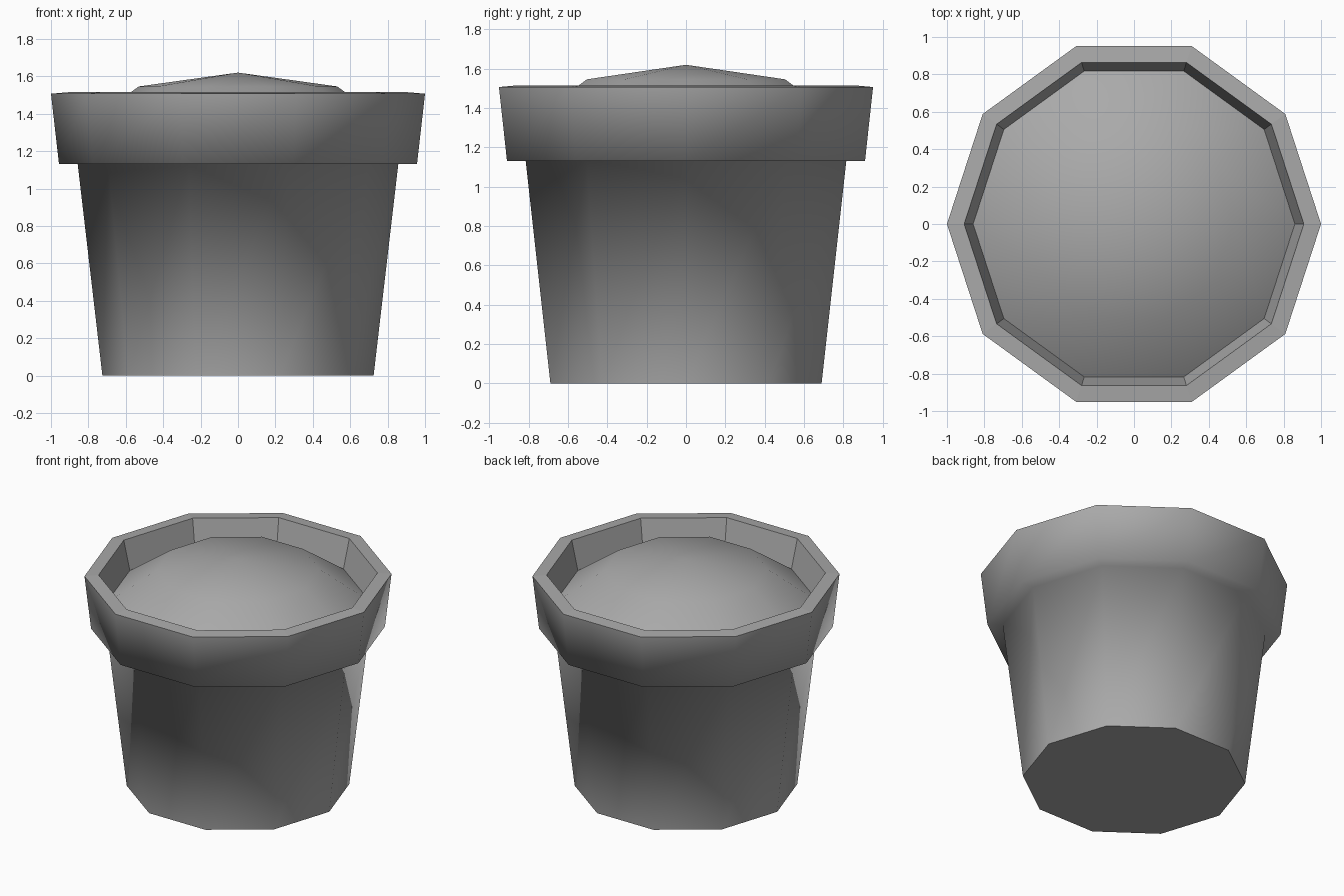
import bpy, bmesh
from math import cos, sin, pi, radians

SIDES = 10

cube = bpy.data.objects.get("Cube")
if cube:
    bpy.data.objects.remove(cube, do_unlink=True)

# Single grey material
grey = bpy.data.materials.new("mid grey")
grey.use_nodes = True
colour = (0.4, 0.4, 0.4, 1)
grey.diffuse_color = colour
bsdf = next(n for n in grey.node_tree.nodes if n.type == 'BSDF_PRINCIPLED')
bsdf.inputs["Base Color"].default_value = colour


def lathe(name, profile, cap_bottom=False, flat_bands=()):
    """Sweep (radius, height) points around z; a zero radius becomes a tip."""
    bm = bmesh.new()
    rings = []
    for r, z in profile:
        count = SIDES if r > 0 else 1
        rings.append([bm.verts.new((r * cos(2 * pi * i / SIDES),
                                    r * sin(2 * pi * i / SIDES), z))
                      for i in range(count)])
    for band, (low, high) in enumerate(zip(rings, rings[1:])):
        for i in range(SIDES):
            j = (i + 1) % SIDES
            if len(high) == 1:
                face = bm.faces.new((low[i], low[j], high[0]))
            else:
                face = bm.faces.new((low[i], low[j], high[j], high[i]))
            face.smooth = band not in flat_bands
    if cap_bottom:
        bm.faces.new(rings[0][::-1])
    # Keep the rim and foot creases crisp, the round walls soft
    for e in bm.edges:
        e.smooth = e.calc_face_angle(0) < radians(45)
    mesh = bpy.data.meshes.new(name)
    bm.to_mesh(mesh)
    bm.free()
    mesh.materials.append(grey)
    obj = bpy.data.objects.new(name, mesh)
    bpy.context.collection.objects.link(obj)
    return obj


# Pot: foot, tapered wall, overhanging collar, lip and faceted inner wall
lathe("pot", [(0.725, 0), (0.857, 1.13), (0.957, 1.13), (1, 1.507),
              (0.908, 1.515), (0.86, 1.31)],
      cap_bottom=True, flat_bands=(3, 4))

# Mounded soil filling the pot
lathe("soil", [(0.86, 1.31), (0.53, 1.546), (0, 1.62)])
